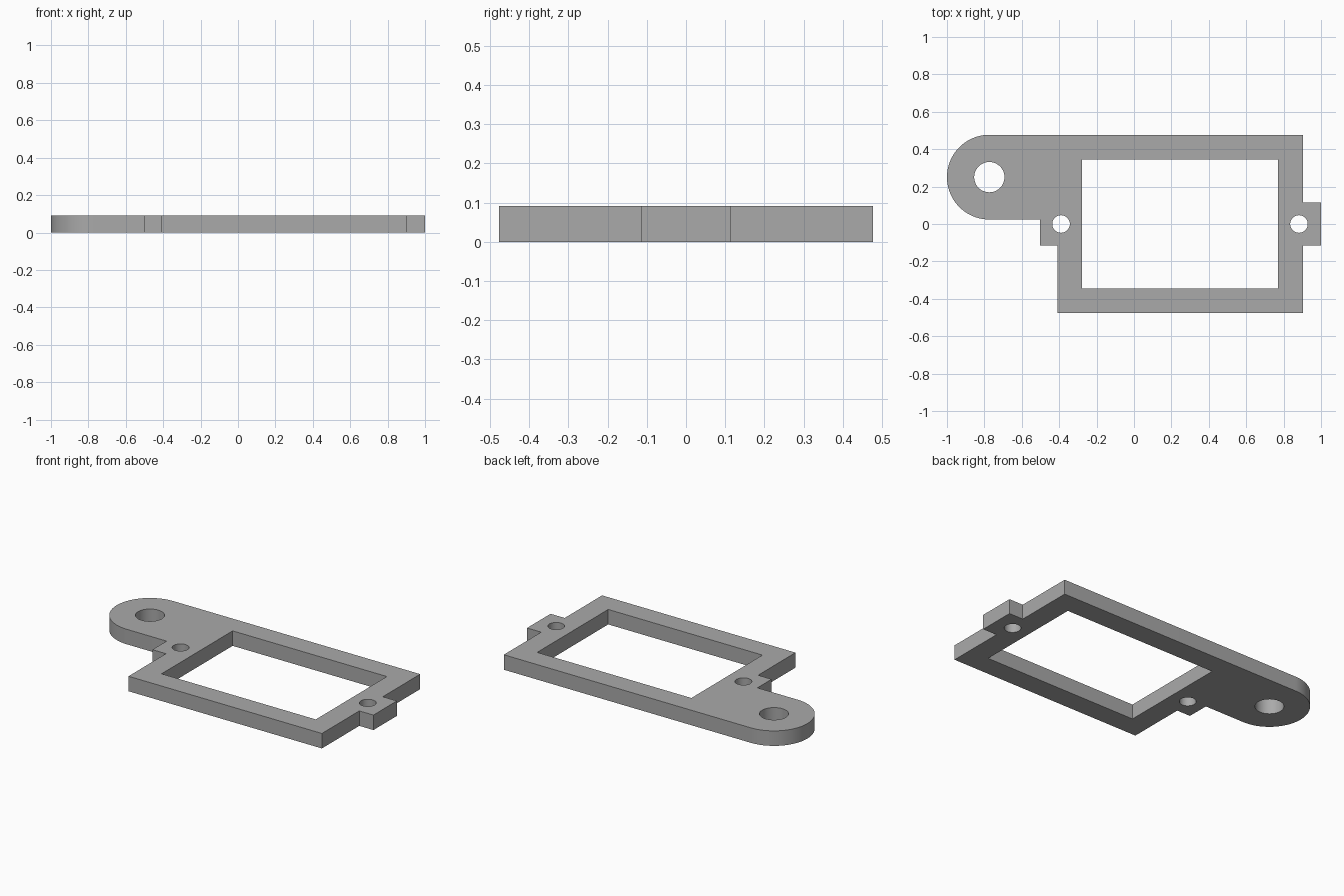
import bpy, bmesh, math

cube = bpy.data.objects.get("Cube")
if cube:
    bpy.data.objects.remove(cube, do_unlink=True)

THICK = 0.092
TOP, TAB = 0.477, 0.114            # half depth of frame and of screw tabs
LEFT, RIGHT = -0.41, 0.904         # frame sides
LOBE_R = 0.2265
LOBE_X, LOBE_Y = -1 + LOBE_R, TOP - LOBE_R


def arc(cx, cy, r, start, end, n):
    """Points from start to end angle, end point left out."""
    step = (end - start) / n
    return [(cx + r * math.cos(start + i * step), cy + r * math.sin(start + i * step))
            for i in range(n)]


def hole(cx, cy, r):
    return arc(cx, cy, r, 0, math.tau, 48)


# Outer outline: frame, right tab, rounded mounting ear, left tab
outline = [(LEFT, -TOP), (RIGHT, -TOP), (RIGHT, -TAB), (1, -TAB), (1, TAB),
           (RIGHT, TAB), (RIGHT, TOP)]
outline += arc(LOBE_X, LOBE_Y, LOBE_R, math.pi / 2, 1.5 * math.pi, 40)
outline += [(LOBE_X, LOBE_Y - LOBE_R), (-0.502, LOBE_Y - LOBE_R),
            (-0.502, -TAB), (LEFT, -TAB)]

# Window, two screw holes and the ear hole
window = [(-0.278, -0.345), (0.77, -0.345), (0.77, 0.345), (-0.278, 0.345)]
loops = [outline, window, hole(-0.39, 0, 0.047), hole(0.882, 0, 0.047),
         hole(LOBE_X, LOBE_Y, 0.081)]

# Fill the flat plate and extrude it
bm = bmesh.new()
for pts in loops:
    vs = [bm.verts.new((x, y, 0)) for x, y in pts]
    for a, b in zip(vs, vs[1:] + vs[:1]):
        bm.edges.new((a, b))
bmesh.ops.triangle_fill(bm, edges=bm.edges[:], use_beauty=True, normal=(0, 0, 1))
geom = bmesh.ops.extrude_face_region(bm, geom=bm.faces[:], use_keep_orig=True)["geom"]
bmesh.ops.translate(bm, vec=(0, 0, THICK),
                    verts=[g for g in geom if isinstance(g, bmesh.types.BMVert)])
bmesh.ops.recalc_face_normals(bm, faces=bm.faces[:])

mesh = bpy.data.meshes.new("mounting_bracket")
bm.to_mesh(mesh)
bm.free()
plate = bpy.data.objects.new("mounting_bracket", mesh)
bpy.context.collection.objects.link(plate)

# Grey plastic
mat = bpy.data.materials.new("grey")
mat.use_nodes = True
colour = (0.4, 0.4, 0.4, 1)
mat.diffuse_color = colour
mat.node_tree.nodes["Principled BSDF"].inputs["Base Color"].default_value = colour
mesh.materials.append(mat)

# Smooth the round walls, keep the corners sharp
bpy.context.view_layer.objects.active = plate
plate.select_set(True)
bpy.ops.object.shade_smooth_by_angle(angle=math.radians(30))
